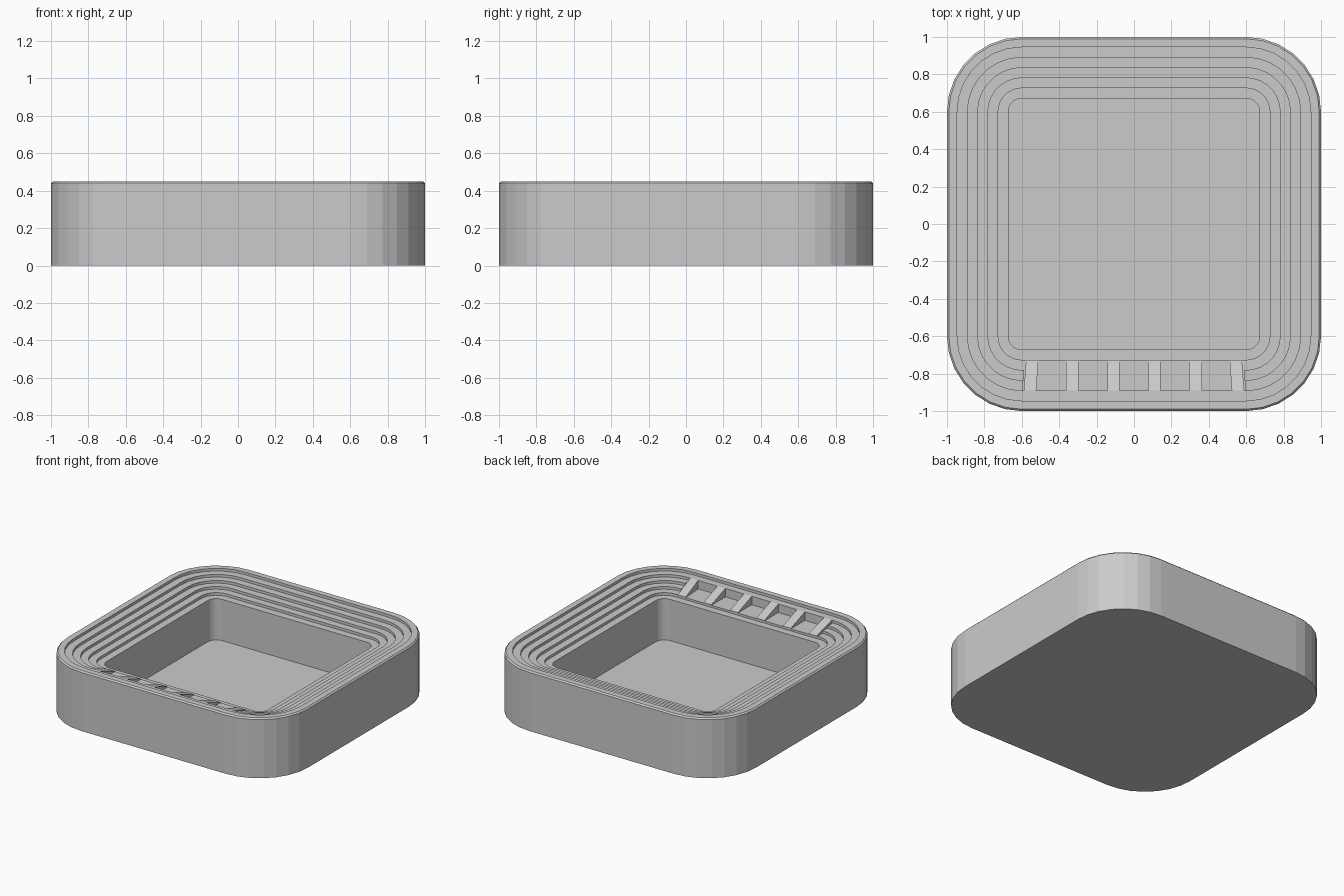
import bpy, bmesh, math

if "Cube" in bpy.data.objects:
    bpy.data.objects.remove(bpy.data.objects["Cube"])


def new_object(name, bm):
    bmesh.ops.recalc_face_normals(bm, faces=bm.faces)
    mesh = bpy.data.meshes.new(name)
    bm.to_mesh(mesh)
    bm.free()
    ob = bpy.data.objects.new(name, mesh)
    bpy.context.collection.objects.link(ob)
    return ob


def rounded_ring(bm, half, z, core=0.6, seg=7):
    # Rounded square whose corner arcs all share the same centres
    r, verts = half - core, []
    for q, (sx, sy) in enumerate([(1, 1), (-1, 1), (-1, -1), (1, -1)]):
        for i in range(seg + 1):
            a = math.pi / 2 * (q + i / seg)
            verts.append(bm.verts.new((sx * core + r * math.cos(a),
                                       sy * core + r * math.sin(a), z)))
    return verts


def prism(name, plan, z0, z_tops):
    # Plan polygon extruded from z0 to an individual top height per corner
    bm = bmesh.new()
    low = [bm.verts.new((x, y, z0)) for x, y in plan]
    top = [bm.verts.new((x, y, z)) for (x, y), z in zip(plan, z_tops)]
    bm.faces.new(low)
    bm.faces.new(top)
    n = len(plan)
    for i in range(n):
        j = (i + 1) % n
        bm.faces.new((low[i], low[j], top[j], top[i]))
    return new_object(name, bm)


# Tray body: outer wall, bevelled rim, five descending terraces, deep pit
STEP, DROP, TOP, FLOOR = 0.0547, 0.02, 0.45, 0.04
profile = [(1.0, 0.0), (1.0, TOP - 0.01), (0.99, TOP)]
half, z = 1.0, TOP
for _ in range(5):
    half -= STEP
    profile += [(half, z), (half, z - DROP)]
    z -= DROP
half -= STEP
profile += [(half, z), (half, FLOOR)]

bm = bmesh.new()
rings = [rounded_ring(bm, h, zz) for h, zz in profile]
for a, b in zip(rings, rings[1:]):
    for i in range(len(a)):
        j = (i + 1) % len(a)
        bm.faces.new((a[i], a[j], b[j], b[i]))
bm.faces.new(rings[0])
bm.faces.new(rings[-1])
body = new_object("stepped_body", bm)

# Recess cut through the front terraces
Y_OUT, Y_IN, Z_REC = -0.891, -0.726, 0.366
cutter = prism("recess_cutter", [(-0.597, Y_OUT), (0.597, Y_OUT),
                                 (0.582, Y_IN), (-0.582, Y_IN)], Z_REC, [0.6] * 4)
cutter.hide_render = True
cutter.hide_viewport = True
cut = body.modifiers.new("recess", 'BOOLEAN')
cut.object = cutter
cut.operation = 'DIFFERENCE'
cut.solver = 'EXACT'

# Six sloping ribs across the recess, the end ones slightly splayed
for i in range(6):
    x = -0.55 + 0.22 * i
    splay = 0.006 * (1 if i == 5 else -1 if i == 0 else 0)
    w = 0.033
    plan = [(x - w + splay, Y_OUT), (x + w + splay, Y_OUT),
            (x + w - splay, Y_IN), (x - w - splay, Y_IN)]
    prism(f"rib_{i + 1}", plan, Z_REC - 0.005, [0.43, 0.43, 0.37, 0.37])
